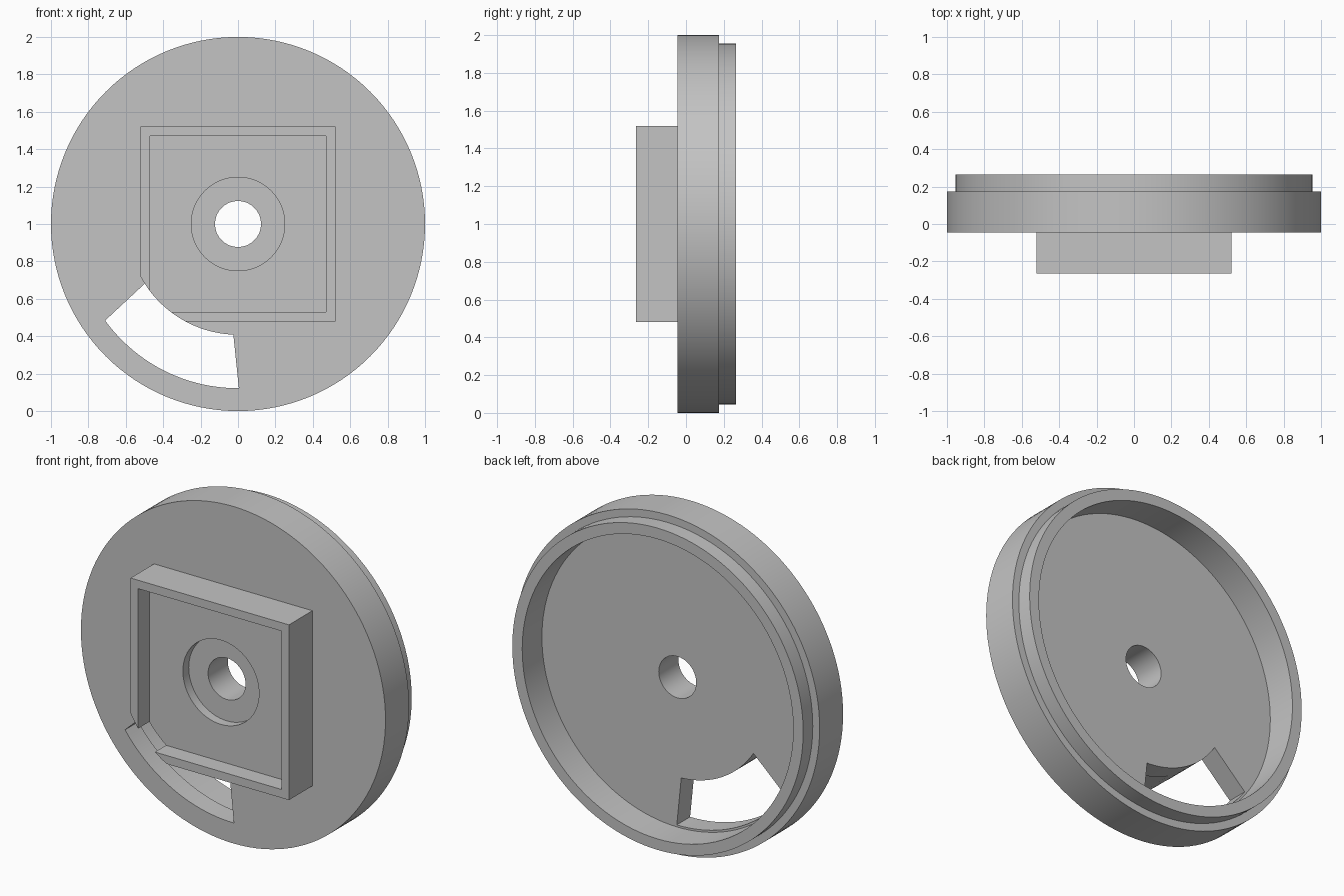
import bpy, bmesh
from math import sin, cos, radians

cube = bpy.data.objects.get("Cube")
if cube:
    bpy.data.objects.remove(cube, do_unlink=True)

grey = bpy.data.materials.new("plain grey")
grey.use_nodes = True
COLOUR = (0.55, 0.55, 0.55, 1)
grey.diffuse_color = COLOUR
grey.node_tree.nodes["Principled BSDF"].inputs["Base Color"].default_value = COLOUR


def arc(radius, start, end, steps):
    """Points on an arc about the wheel axis, angles in degrees."""
    angles = [radians(start + (end - start) * i / steps) for i in range(steps + 1)]
    return [(radius * cos(a), 1 + radius * sin(a)) for a in angles]


def circle(radius, steps=128):
    return arc(radius, 0, 360, steps)[:-1]


def square(half):
    return [(-half, 1 - half), (half, 1 - half), (half, 1 + half), (-half, 1 + half)]


def prism(name, outline, front, back):
    """Extrude an outline in x and z along y."""
    bm = bmesh.new()
    face = bm.faces.new([bm.verts.new((x, front, z)) for x, z in outline])
    grown = bmesh.ops.extrude_face_region(bm, geom=[face])["geom"]
    for v in grown:
        if isinstance(v, bmesh.types.BMVert):
            v.co.y = back
    bmesh.ops.recalc_face_normals(bm, faces=bm.faces)
    mesh = bpy.data.meshes.new(name)
    bm.to_mesh(mesh)
    bm.free()
    mesh.materials.append(grey)
    obj = bpy.data.objects.new(name, mesh)
    bpy.context.collection.objects.link(obj)
    return obj


def combine(target, tool, operation):
    """Apply a boolean and discard the tool."""
    mod = target.modifiers.new(operation.lower(), "BOOLEAN")
    mod.operation, mod.solver, mod.object = operation, "EXACT", tool
    bpy.context.view_layer.objects.active = target
    bpy.ops.object.modifier_apply(modifier=mod.name)
    bpy.data.objects.remove(tool, do_unlink=True)


FACE, STEP, REAR = -0.045, 0.175, 0.265
SLOT_INNER = 0.592

# Round cover with a stepped rear lip
cover = prism("round_cover", circle(1), FACE, STEP)
combine(cover, prism("rear_lip", circle(0.955), STEP - 0.03, REAR), "UNION")

# Square boss, with the corner beside the slot trimmed to an arc
boss = prism("square_boss", square(0.52), -REAR, FACE + 0.02)
trim = arc(SLOT_INNER, 202.6, 257.6, 22) + arc(1.1, 257.6, 202.6, 22)
combine(boss, prism("corner_trim", trim, -0.4, FACE + 0.01), "DIFFERENCE")
combine(cover, boss, "UNION")

# Rear cavity, boss pocket, counterbore, shaft hole and curved slot
slot = arc(SLOT_INNER, 212.6, 267.6, 22) + arc(0.878, 270.3, 216, 22)
cuts = [
    ("rear_cavity", circle(0.89), 0.08, 0.4),
    ("boss_pocket", square(0.47), -0.4, -0.16),
    ("counterbore", circle(0.25, 64), -0.3, -0.105),
    ("shaft_hole", circle(0.123, 64), -0.5, 0.5),
    ("curved_slot", slot, -0.5, 0.5),
]
for name, outline, front, back in cuts:
    combine(cover, prism(name, outline, front, back), "DIFFERENCE")

# Smooth round walls, sharp rims
bpy.ops.object.select_all(action="DESELECT")
cover.select_set(True)
bpy.context.view_layer.objects.active = cover
bpy.ops.object.shade_smooth_by_angle(angle=radians(30))
